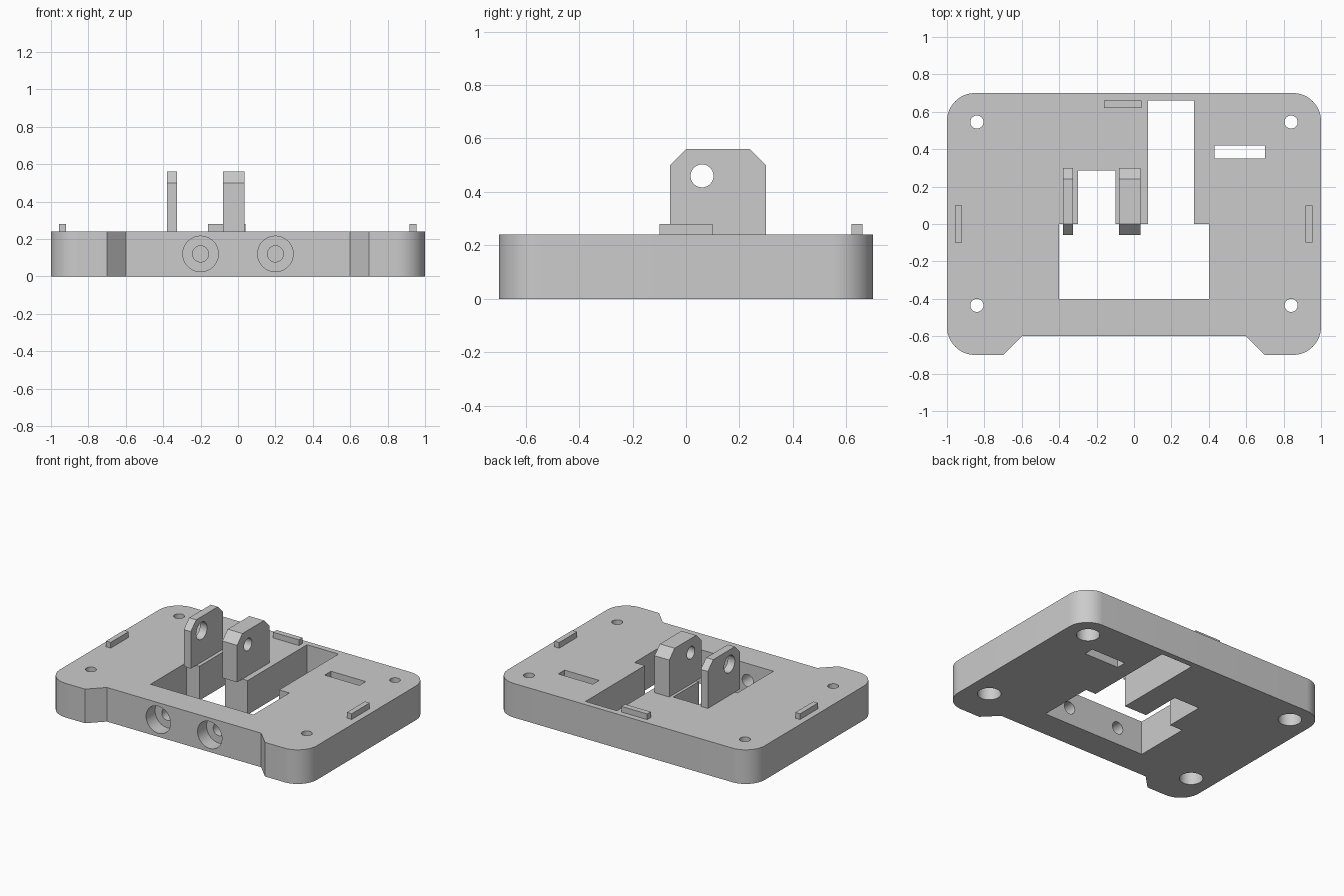
import bpy, bmesh, math

if "Cube" in bpy.data.objects:
    bpy.data.objects.remove(bpy.data.objects["Cube"], do_unlink=True)

GREY = (0.6, 0.6, 0.6, 1)
mat = bpy.data.materials.new("light grey")
mat.use_nodes = True
mat.diffuse_color = GREY
mat.node_tree.nodes["Principled BSDF"].inputs["Base Color"].default_value = GREY

# Maps a profile point (u, v) and a depth w to a position, by extrusion axis
AXES = {"X": lambda u, v, w: (w, u, v),
        "Y": lambda u, v, w: (u, w, v),
        "Z": lambda u, v, w: (u, v, w)}


def prism(name, points, start, end, axis="Z"):
    """Extrude a closed profile along an axis."""
    bm = bmesh.new()
    face = bm.faces.new([bm.verts.new(AXES[axis](u, v, start)) for u, v in points])
    new = bmesh.ops.extrude_face_region(bm, geom=[face])["geom"]
    shift = AXES[axis](0, 0, end - start)
    bmesh.ops.translate(bm, vec=shift, verts=[g for g in new if isinstance(g, bmesh.types.BMVert)])
    bmesh.ops.recalc_face_normals(bm, faces=bm.faces)
    mesh = bpy.data.meshes.new(name)
    bm.to_mesh(mesh)
    bm.free()
    mesh.materials.append(mat)
    obj = bpy.data.objects.new(name, mesh)
    bpy.context.collection.objects.link(obj)
    return obj


def rect(u0, u1, v0, v1):
    return [(u0, v0), (u1, v0), (u1, v1), (u0, v1)]


def arc(u, v, r, first=0, sweep=360, steps=48):
    count = steps if sweep == 360 else steps + 1
    angles = [math.radians(first + sweep * i / steps) for i in range(count)]
    return [(u + r * math.cos(a), v + r * math.sin(a)) for a in angles]


def cut(target, points, start, end, axis="Z"):
    """Subtract an extruded profile from an object."""
    cutter = prism("cutter", points, start, end, axis)
    cutter.hide_render = True
    mod = target.modifiers.new("cut", "BOOLEAN")
    mod.operation, mod.solver, mod.object = "DIFFERENCE", "EXACT", cutter
    activate(target)
    bpy.ops.object.modifier_apply(modifier=mod.name)
    bpy.data.objects.remove(cutter, do_unlink=True)


def activate(obj):
    bpy.ops.object.select_all(action="DESELECT")
    obj.select_set(True)
    bpy.context.view_layer.objects.active = obj


def smooth(obj):
    activate(obj)
    bpy.ops.object.shade_smooth_by_angle(angle=math.radians(30))


# Base plate: rounded corners and a chamfered recess along the front
TOP = 0.24
half = arc(0.85, -0.55, 0.15, -90, 90, 16) + arc(0.85, 0.55, 0.15, 0, 90, 16)
half = [(0.6, -0.6), (0.7, -0.7)] + half
plate = prism("base_plate", half + [(-x, y) for x, y in reversed(half)], 0, TOP)

# Central window, its two rear slots and the small separate slot
for box in [(-0.4, 0.4, -0.4, 0), (0.075, 0.32, -0.1, 0.66),
            (-0.3, -0.1, -0.1, 0.285), (0.43, 0.7, 0.35, 0.42)]:
    cut(plate, rect(*box), -0.1, TOP + 0.1)

for x in (-1, 1):
    # Corner screw holes, counterbored from below
    for y in (-0.435, 0.545):
        cut(plate, arc(x * 0.84, y, 0.035), -0.1, TOP + 0.1)
        cut(plate, arc(x * 0.84, y, 0.075), -0.1, 0.16)
    # Front screw holes, counterbored from the front
    cut(plate, arc(x * 0.2, 0.12, 0.043), -0.8, -0.3, "Y")
    cut(plate, arc(x * 0.2, 0.12, 0.095), -0.8, -0.5, "Y")
smooth(plate)

# Upright pivot brackets with chamfered tops and a cross hole
profile = [(-0.06, TOP), (0.3, TOP), (0.3, 0.5), (0.24, 0.56), (0, 0.56), (-0.06, 0.5)]
for name, x0, x1, r in [("narrow_bracket", -0.38, -0.325, 0.06),
                        ("wide_bracket", -0.08, 0.035, 0.043)]:
    bracket = prism(name, profile, x0, x1, "X")
    cut(bracket, arc(0.06, 0.46, r), x0 - 0.1, x1 + 0.1, "X")
    smooth(bracket)

# Low locating ribs near the sides and back
for name, box in [("left_rib", (0.917, 0.955, -0.1, 0.1)),
                  ("right_rib", (-0.957, -0.92, -0.1, 0.1)),
                  ("back_rib", (-0.16, 0.04, 0.62, 0.66))]:
    prism(name, rect(*box), TOP, 0.28)
